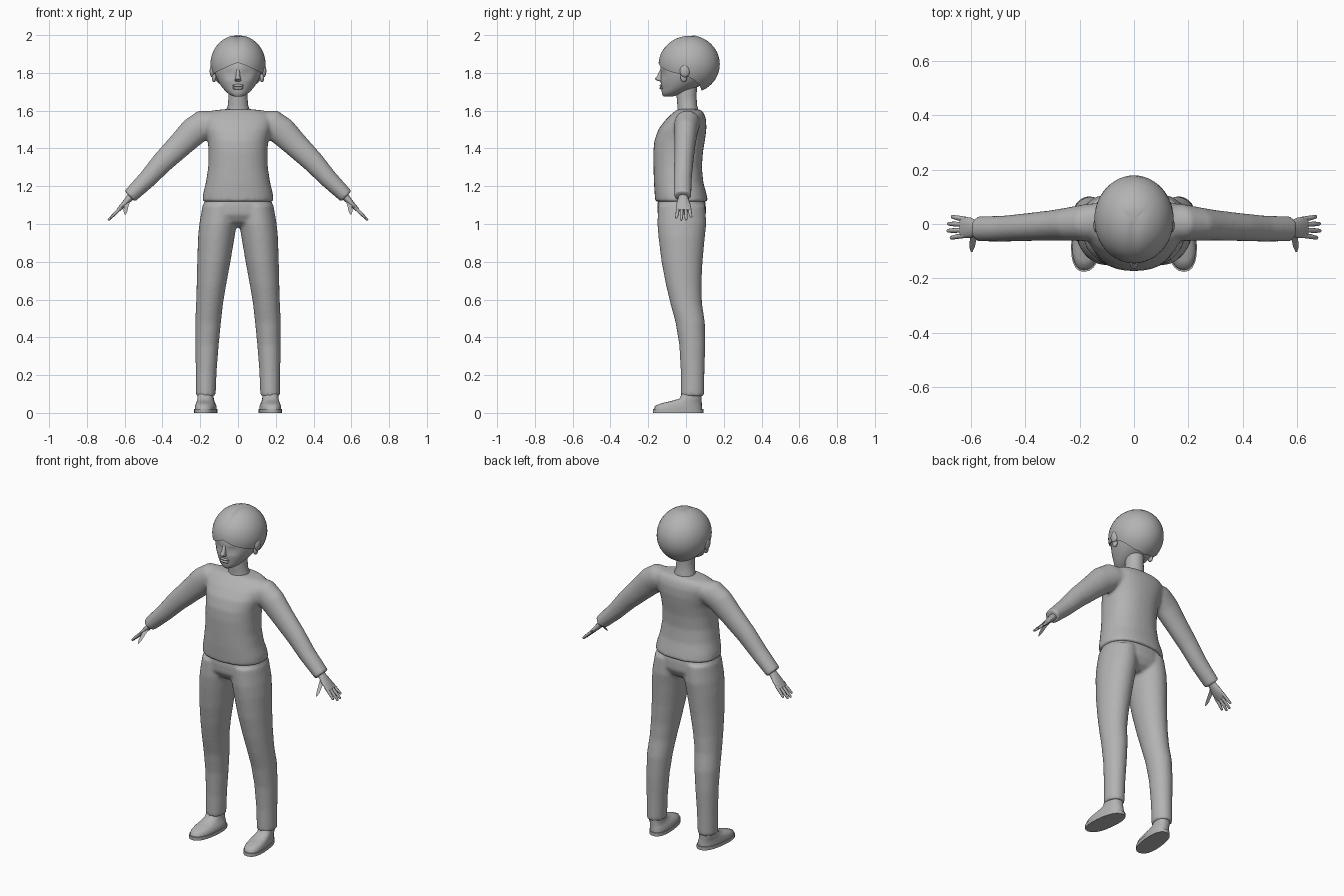
import bpy, bmesh, math
from mathutils import Vector as V

if "Cube" in bpy.data.objects:
    bpy.data.objects.remove(bpy.data.objects["Cube"])

grey = bpy.data.materials.new("neutral grey")
grey.diffuse_color = (0.45, 0.45, 0.45, 1)
grey.use_nodes = True
grey.node_tree.nodes["Principled BSDF"].inputs["Base Color"].default_value = grey.diffuse_color


def tube(bm, rings, n=24, e=2.0):
    """Capped skin through superelliptic rings (centre, half axis, half axis)."""
    loops = []
    for c, u, v in rings:
        loop = []
        for i in range(n):
            a = 2 * math.pi * i / n
            ca, sa = math.cos(a), math.sin(a)
            p = math.copysign(abs(ca) ** (2 / e), ca)
            q = math.copysign(abs(sa) ** (2 / e), sa)
            loop.append(bm.verts.new(V(c) + V(u) * p + V(v) * q))
        loops.append(loop)
    for a, b in zip(loops, loops[1:]):
        for i in range(n):
            bm.faces.new((a[i], a[(i + 1) % n], b[(i + 1) % n], b[i]))
    bm.faces.new(loops[0][::-1])
    bm.faces.new(loops[-1])


def level(z, x0, x1, y0, y1, s=1, toe=0.0):
    """Horizontal ring from its extents; toe swings the front outwards."""
    ry = (y1 - y0) / 2
    return ((s * (x0 + x1) / 2, (y0 + y1) / 2, z), (s * (x1 - x0) / 2, 0, 0),
            (-s * toe * ry, ry, 0))


def limb(points, s=1):
    """Rings across a path in the xz plane: (x, y, z, half depth, half thickness)."""
    rings = []
    for i, (x, y, z, ry, rt) in enumerate(points):
        a, b = points[max(i - 1, 0)], points[min(i + 1, len(points) - 1)]
        d = V((b[0] - a[0], 0, b[2] - a[2])).normalized()
        rings.append(((s * x, y, z), (0, ry, 0), (s * -d.z * rt, 0, d.x * rt)))
    return rings


def ball(bm, c, r, n=16):
    new = bmesh.ops.create_uvsphere(bm, u_segments=n, v_segments=n // 2 + 2, radius=1)
    for v in new["verts"]:
        v.co = V((c[i] + v.co[i] * r[i] for i in range(3)))


def finish(name, bm, blend=False, angle=50):
    bmesh.ops.recalc_face_normals(bm, faces=bm.faces)
    me = bpy.data.meshes.new(name)
    bm.to_mesh(me)
    bm.free()
    me.materials.append(grey)
    ob = bpy.data.objects.new(name, me)
    bpy.context.collection.objects.link(ob)
    bpy.context.view_layer.objects.active = ob
    ob.select_set(True)
    if blend:  # melt overlapping tubes into one skin
        m = ob.modifiers.new("blend", "REMESH")
        m.mode, m.voxel_size, m.use_smooth_shade = "VOXEL", 0.009, True
        m = ob.modifiers.new("soften", "SMOOTH")
        m.iterations, m.factor = 6, 0.5
    else:
        bpy.ops.object.shade_smooth_by_angle(angle=math.radians(angle))
    ob.select_set(False)
    return ob


# Shirt: body and sleeves
bm = bmesh.new()
body = [(1.118, .19, -.163, .118), (1.16, .185, -.166, .108), (1.22, .17, -.17, .092),
        (1.30, .158, -.172, .084), (1.38, .156, -.173, .09), (1.44, .16, -.168, .1),
        (1.50, .175, -.147, .108), (1.55, .185, -.11, .107), (1.58, .175, -.08, .098),
        (1.6, .14, -.055, .085), (1.608, .07, -.045, .065)]
tube(bm, [level(z, -w, w, a, b) for z, w, a, b in body], 32, 2.3)
for s in (-1, 1):
    tube(bm, limb([(.1, .01, 1.545, .07, .055), (.18, .005, 1.528, .068, .078),
                   (.235, 0, 1.49, .062, .077), (.3, -.005, 1.425, .056, .068),
                   (.4, -.012, 1.327, .051, .058), (.48, -.017, 1.238, .048, .049),
                   (.574, -.018, 1.146, .046, .04)], s))
finish("shirt", bm, True)

# Trousers: hips and legs
bm = bmesh.new()
hips = [(1.15, .17, -.145, .095), (1.10, .184, -.152, .105), (1.05, .192, -.15, .106),
        (1.01, .17, -.125, .085), (.985, .10, -.08, .05)]
tube(bm, [level(z, -w, w, a, b) for z, w, a, b in hips], 32, 2.3)
legs = [(1.1, .0, .188, -.148, .102), (1.0, .006, .205, -.152, .108), (.93, .018, .212, -.146, .1),
        (.8, .04, .216, -.13, .088), (.68, .062, .219, -.107, .082), (.58, .079, .222, -.083, .085),
        (.48, .09, .227, -.056, .1), (.36, .102, .226, -.036, .102), (.22, .113, .224, -.028, .098),
        (.09, .118, .224, -.028, .097)]
for s in (-1, 1):
    tube(bm, [level(*r, s=s) for r in legs])
finish("trousers", bm, True)

# Shoes with soles
shoe = [(.018, .116, .225, -.17, .086), (.036, .116, .225, -.165, .085), (.05, .122, .221, -.135, .084),
        (.06, .126, .217, -.09, .083), (.075, .129, .214, -.035, .083), (.12, .13, .212, -.012, .083)]
for side, s in (("left", 1), ("right", -1)):
    bm = bmesh.new()
    tube(bm, [level(*r, s=s, toe=.1) for r in shoe], 24, 2.4)
    finish(side + "_shoe", bm)
    bm = bmesh.new()
    tube(bm, [level(z, .112, .229, -.176, .092, s, .1) for z in (0, .02)], 24, 2.4)
    finish(side + "_sole", bm)

# Hands: palm, four fingers and thumb
for side, s in (("left", 1), ("right", -1)):
    bm = bmesh.new()
    tube(bm, limb([(.53, -.016, 1.178, .026, .02), (.575, -.015, 1.137, .026, .019),
                   (.6, -.014, 1.108, .037, .015), (.63, -.012, 1.078, .04, .011),
                   (.637, -.012, 1.071, .036, .008)], s), 16)
    for i, reach in enumerate((.046, .058, .056, .042)):
        y, spread = -.042 + .02 * i, (i - 1.5) * .006
        tube(bm, limb([(.618, y, 1.088, .009, .009),
                       (.63 + reach * .5, y + spread / 2, 1.077 - reach * .5, .009, .008),
                       (.63 + reach * .93, y + spread, 1.077 - reach * .93, .007, .006),
                       (.63 + reach, y + spread, 1.077 - reach, .003, .003)], s), 8)
    tube(bm, [((s * x, y, z), (s * r, 0, 0), (0, r * .7, r * .7)) for x, y, z, r in
              ((.585, -.03, 1.12, .014), (.592, -.06, 1.093, .012),
               (.596, -.085, 1.068, .01), (.597, -.1, 1.053, .004))], 8)
    finish(side + "_hand", bm)

# Neck with a low collar
bm = bmesh.new()
tube(bm, [level(z, -w, w, a, b) for z, w, a, b in
          ((1.56, .062, -.05, .068), (1.61, .06, -.045, .064), (1.63, .053, -.046, .058),
           (1.68, .05, -.05, .056), (1.76, .052, -.05, .06))])
finish("neck", bm)

# Face and skull, with shallow eye sockets
bm = bmesh.new()
face = [(1.674, .018, -.118, -.075), (1.68, .035, -.124, -.05), (1.695, .058, -.128, -.01),
        (1.712, .074, -.13, .03), (1.73, .089, -.132, .07), (1.75, .102, -.134, .1),
        (1.77, .112, -.135, .125), (1.79, .12, -.135, .14), (1.81, .124, -.135, .15),
        (1.84, .126, -.134, .155), (1.88, .12, -.12, .14), (1.93, .09, -.08, .1)]
tube(bm, [level(z, -w, w, a, b) for z, w, a, b in face], 40)
for v in bm.verts:
    if v.co.y < 0:
        v.co.y += .014 * math.exp(-((abs(v.co.x) - .045) / .025) ** 2 - ((v.co.z - 1.795) / .016) ** 2)
finish("face", bm)

# Nose and lips
bm = bmesh.new()
tube(bm, [level(z, -w, w, a, -.12) for z, w, a in
          ((1.754, .012, -.135), (1.76, .018, -.155), (1.768, .016, -.166), (1.785, .011, -.152),
           (1.815, .009, -.138), (1.83, .006, -.128))], 12)
finish("nose", bm)
bm = bmesh.new()
for z in (1.719, 1.733):
    ball(bm, (0, -.127, z), (.03, .013, .008), 12)
finish("lips", bm)

# Ears
for side, s in (("left", 1), ("right", -1)):
    bm = bmesh.new()
    ball(bm, (s * .136, -.006, 1.81), (.014, .027, .034))
    ball(bm, (s * .127, -.012, 1.775), (.012, .017, .024))
    finish(side + "_ear", bm)

# Hair cap: each meridian runs from the crown to a hairline that drops to the nape
bm = bmesh.new()
N, R = 48, 14
centre = V((0, .017, 1.846))


def hair_point(phi, theta, k=1.0):
    p = V((.146 * math.sin(phi) * math.sin(theta), -.162 * math.cos(phi) * math.sin(theta),
           .154 * math.cos(theta))) * k
    p.z -= .008 * math.exp(-(p.x / .02) ** 2) * max(0, math.cos(theta)) * (p.y < .02)
    return centre + p


def hairline(phi):
    a = abs(math.degrees(phi if phi <= math.pi else phi - 2 * math.pi))
    keys = ((0, 87), (12, 91), (30, 98), (55, 106), (80, 112), (100, 122), (130, 145), (180, 156))
    for (a0, t0), (a1, t1) in zip(keys, keys[1:]):
        if a <= a1 + 1e-4:
            return math.radians(t0 + (t1 - t0) * (a - a0) / (a1 - a0))


crown = bm.verts.new(hair_point(0, 0))
rows = []
for i in range(N):
    phi = 2 * math.pi * i / N
    end = hairline(phi)
    row = [bm.verts.new(hair_point(phi, end * j / R)) for j in range(1, R + 1)]
    row.append(bm.verts.new(hair_point(phi, end - .04, .8)))
    rows.append(row)
for i in range(N):
    a, b = rows[i], rows[(i + 1) % N]
    bm.faces.new((crown, a[0], b[0]))
    for j in range(R):
        bm.faces.new((a[j], a[j + 1], b[j + 1], b[j]))
finish("hair", bm)
